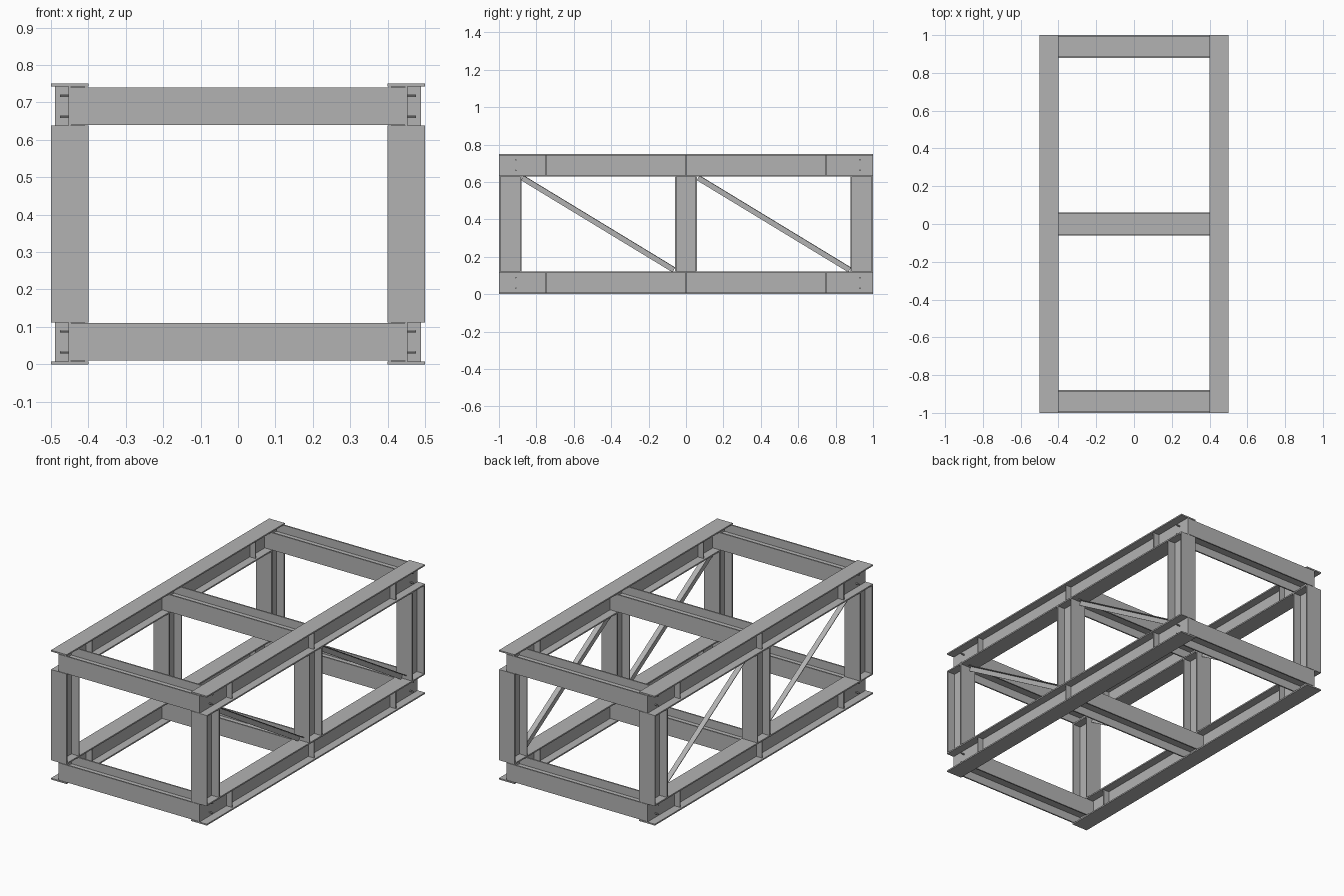
import bpy, bmesh, math
from mathutils import Vector, Matrix

old = bpy.data.objects.get("Cube")
if old:
    bpy.data.objects.remove(old)

steel = bpy.data.materials.new("steel grey")
steel.use_nodes = True
GREY = (0.45, 0.45, 0.45, 1)
steel.diffuse_color = GREY
steel.node_tree.nodes["Principled BSDF"].inputs["Base Color"].default_value = GREY

WIDTH, DEPTH, FLANGE, WEB = 0.1, 0.12, 0.008, 0.006
RAIL_X = 0.45
LOW_Z, HIGH_Z = DEPTH / 2, 0.75 - DEPTH / 2
FRAME_Y = (-0.94, 0, 0.94)


def extrude_profile(name, points, length, across, up, centre):
    """Extrude a 2D profile (across, up) symmetrically about its centre."""
    across, up, centre = Vector(across), Vector(up), Vector(centre)
    along = across.cross(up)
    bm = bmesh.new()
    verts = [bm.verts.new(centre + across * a + up * b - along * length / 2)
             for a, b in points]
    face = bm.faces.new(verts)
    new = bmesh.ops.extrude_face_region(bm, geom=[face])["geom"]
    bmesh.ops.translate(bm, vec=along * length,
                        verts=[v for v in new if isinstance(v, bmesh.types.BMVert)])
    bmesh.ops.recalc_face_normals(bm, faces=bm.faces)
    return finish(name, bm)


def finish(name, bm):
    mesh = bpy.data.meshes.new(name)
    bm.to_mesh(mesh)
    bm.free()
    mesh.materials.append(steel)
    obj = bpy.data.objects.new(name, mesh)
    bpy.context.collection.objects.link(obj)
    return obj


def box(name, size, centre):
    bm = bmesh.new()
    bmesh.ops.create_cube(bm, size=1)
    bmesh.ops.scale(bm, vec=size, verts=bm.verts)
    bmesh.ops.translate(bm, vec=centre, verts=bm.verts)
    return finish(name, bm)


def i_profile():
    w, d, t = WIDTH / 2, DEPTH / 2, WEB / 2
    f = d - FLANGE
    right = [(w, -d), (w, -f), (t, -f), (t, f), (w, f), (w, d)]
    return right + [(-a, b) for a, b in reversed(right)]


X, Y, Z = (1, 0, 0), (0, 1, 0), (0, 0, 1)
I_BEAM = i_profile()

# Cross beams, lying with the web horizontal
for level, z in (("lower", LOW_Z), ("upper", HIGH_Z)):
    for y in FRAME_Y:
        extrude_profile(level + "_cross_beam", I_BEAM, 2 * RAIL_X, Z, Y, (0, y, z))

# Angle section for the braces: one upright leg, one leg along the upper edge
LEG, THICK = 0.03, 0.004

for label, s in (("left", 1), ("right", -1)):
    x = s * RAIL_X
    # Long rails with web stiffeners
    for level, z in (("lower", LOW_Z), ("upper", HIGH_Z)):
        extrude_profile(f"{label}_{level}_rail", I_BEAM, 2, X, Z, (x, 0, z))
        for y in (-0.75, 0, 0.75):
            for side in (-1, 1):
                if y == 0 and side == -1:
                    continue
                box(f"{label}_{level}_stiffener",
                    (0.038, 0.006, DEPTH - 2 * FLANGE),
                    (x + s * side * 0.02, y, z))
        # Bolt ends on the outside of the web near the corners
        for y in (-0.91, 0.93):
            for dz in (-0.028, 0.028):
                bm = bmesh.new()
                turn = Matrix.Rotation(math.pi / 2, 4, "Y")
                bmesh.ops.create_cone(
                    bm, cap_ends=True, segments=6, radius1=0.004, radius2=0.004,
                    depth=0.025,
                    matrix=Matrix.Translation((x + s * 0.014, y, z + dz)) @ turn)
                finish(f"{label}_{level}_bolt", bm)

    # Columns, flanges facing front and back
    for y in FRAME_Y:
        extrude_profile(label + "_column", I_BEAM, 0.75 - 2 * DEPTH, X, Y, (x, y, 0.375))

    # Diagonal braces falling towards the back
    angle = [(0, -LEG / 2), (s * THICK, -LEG / 2), (s * THICK, LEG / 2 - THICK),
             (s * LEG, LEG / 2 - THICK), (s * LEG, LEG / 2), (0, LEG / 2)]
    for top_y in (-0.875, 0.065):
        start, end = Vector((x, top_y, 0.622)), Vector((x, top_y + 0.81, 0.13))
        along = (end - start).normalized()
        up = Vector(X).cross(along)
        extrude_profile(label + "_brace", [(a - s * LEG / 2, b) for a, b in angle],
                        (end - start).length, X, up, (start + end) / 2)
